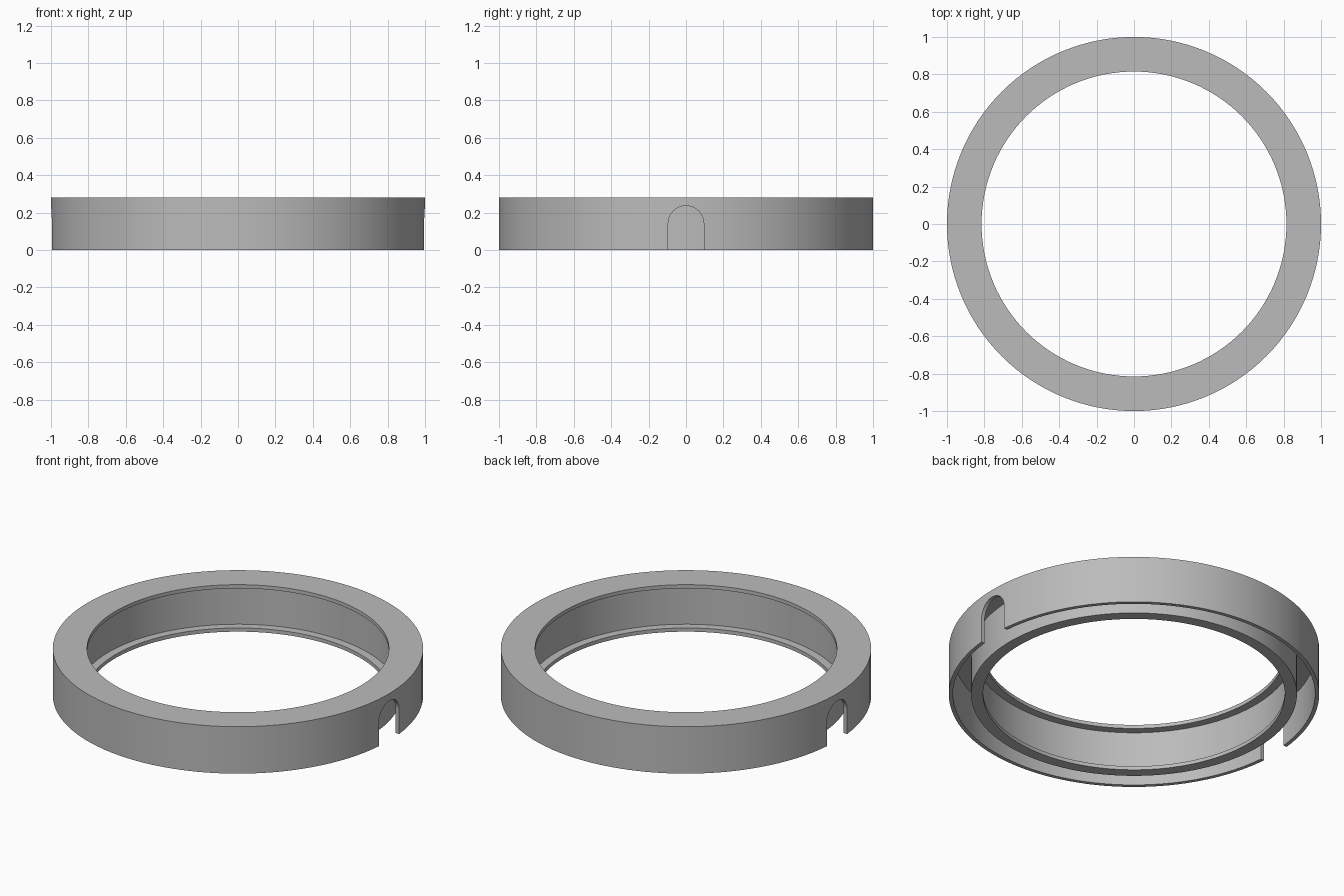
import bpy, bmesh, math
from mathutils import Matrix

if "Cube" in bpy.data.objects:
    bpy.data.objects.remove(bpy.data.objects["Cube"], do_unlink=True)

HEIGHT, SHEET = 0.28, 0.022          # overall height, wall thickness
R_OUT, R_WALL, R_HOLE = 1.0, 0.88, 0.815
NOTCH_R, NOTCH_TOP = 0.095, 0.237

grey = bpy.data.materials.new("plain_grey")
grey.use_nodes = True
grey.diffuse_color = (0.5, 0.5, 0.5, 1)
grey.node_tree.nodes["Principled BSDF"].inputs["Base Color"].default_value = (0.5, 0.5, 0.5, 1)


def add_object(name, bm):
    bmesh.ops.recalc_face_normals(bm, faces=bm.faces)
    mesh = bpy.data.meshes.new(name)
    bm.to_mesh(mesh)
    bm.free()
    mesh.materials.append(grey)
    obj = bpy.data.objects.new(name, mesh)
    bpy.context.collection.objects.link(obj)
    return obj


def lathe(name, profile, steps):
    """Revolve a closed (radius, z) outline about the z axis."""
    bm = bmesh.new()
    verts = [bm.verts.new((r, 0, z)) for r, z in profile]
    edges = [bm.edges.new((v, verts[i - 1])) for i, v in enumerate(verts)]
    bmesh.ops.spin(bm, geom=verts + edges, cent=(0, 0, 0), axis=(0, 0, 1),
                   angle=math.tau, steps=steps, use_merge=True)
    bmesh.ops.remove_doubles(bm, verts=bm.verts, dist=1e-5)
    return add_object(name, bm)


def arch_cutter(name, side):
    """Round-topped block reaching through the outer wall only."""
    bm = bmesh.new()
    mid = NOTCH_TOP - NOTCH_R
    outline = [(-NOTCH_R, -0.1), (NOTCH_R, -0.1)]
    outline += [(NOTCH_R * math.cos(a), mid + NOTCH_R * math.sin(a))
                for a in (math.pi * i / 24 for i in range(25))]
    face = bm.faces.new([bm.verts.new((0.93, y, z)) for y, z in outline])
    ext = bmesh.ops.extrude_face_region(bm, geom=[face])
    moved = [g for g in ext["geom"] if isinstance(g, bmesh.types.BMVert)]
    bmesh.ops.translate(bm, verts=moved, vec=(0.2, 0, 0))
    bmesh.ops.transform(bm, matrix=Matrix.Scale(side, 4, (1, 0, 0)), verts=bm.verts)
    cutter = add_object(name, bm)
    cutter.hide_render = True
    return cutter


# Cross-section: outer skirt, top plate, inner wall with a lip at each end
r_in = R_WALL - SHEET * 0.8
profile = [
    (R_OUT, 0), (R_OUT, HEIGHT), (R_HOLE, HEIGHT), (R_HOLE, HEIGHT - SHEET),
    (r_in, HEIGHT - SHEET), (r_in, SHEET), (R_HOLE, SHEET), (R_HOLE, 0),
    (R_WALL, 0), (R_WALL, HEIGHT - SHEET),
    (R_OUT - SHEET, HEIGHT - SHEET), (R_OUT - SHEET, 0),
]
ring = lathe("ring_housing", profile, 128)

# Arched notches on both sides of the outer skirt
cutters = [arch_cutter("notch_cutter_left", 1), arch_cutter("notch_cutter_right", -1)]
for cutter in cutters:
    mod = ring.modifiers.new(cutter.name, "BOOLEAN")
    mod.operation, mod.solver, mod.object = "DIFFERENCE", "EXACT", cutter

bpy.ops.object.select_all(action="DESELECT")
ring.select_set(True)
bpy.context.view_layer.objects.active = ring
for cutter in cutters:
    bpy.ops.object.modifier_apply(modifier=cutter.name)
    bpy.data.objects.remove(cutter, do_unlink=True)
bpy.ops.object.shade_smooth_by_angle(angle=math.radians(30))
